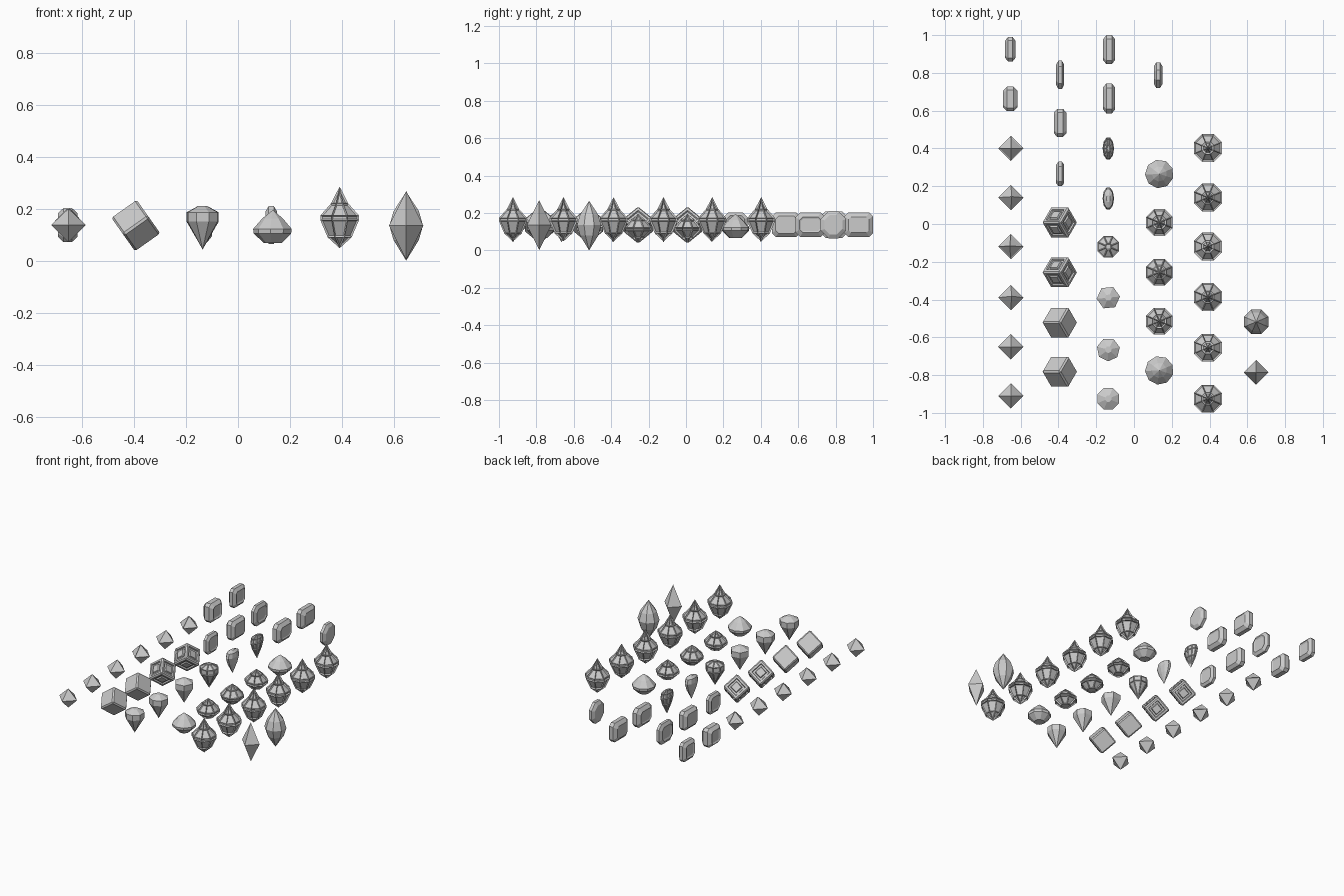
import bpy, bmesh
from math import pi, cos, sin, sqrt
from mathutils import Matrix, Vector

if "Cube" in bpy.data.objects:
    bpy.data.objects.remove(bpy.data.objects["Cube"])


def finish(name, bm, loc):
    bmesh.ops.recalc_face_normals(bm, faces=bm.faces)
    me = bpy.data.meshes.new(name)
    bm.to_mesh(me)
    bm.free()
    ob = bpy.data.objects.new(name, me)
    ob.location = loc
    bpy.context.collection.objects.link(ob)
    return ob


def inset(bm, thick, depth):
    bmesh.ops.recalc_face_normals(bm, faces=bm.faces)
    bmesh.ops.inset_individual(bm, faces=list(bm.faces), thickness=thick,
                               depth=depth, use_even_offset=True)


def gem(name, x, y, rings, n=8, phase=0.0, sx=1.0, panel=None, tip=(0, 0)):
    """Faceted stone lathed from (radius, z) rings; radius 0 is a point."""
    bm = bmesh.new()
    loops = []
    for i, (r, z) in enumerate(rings):
        dx, dy = tip if i == 0 else (0, 0)
        if r == 0:
            loops.append([bm.verts.new((dx, dy, z))])
        else:
            loops.append([bm.verts.new((r * sx * cos(phase + 2 * pi * k / n) + dx,
                                        r * sin(phase + 2 * pi * k / n) + dy, z))
                          for k in range(n)])
    for a, b in zip(loops, loops[1:]):
        for k in range(n):
            j = (k + 1) % n
            quad = [a[k % len(a)], a[j % len(a)], b[j % len(b)], b[k % len(b)]]
            bm.faces.new(list(dict.fromkeys(quad)))
    for lp in (loops[0], loops[-1]):
        if len(lp) > 1:
            bm.faces.new(lp)
    if panel:
        inset(bm, *panel)
    return finish(name, bm, (x, y, 0))


def slab(name, x, y, w, ly, lz, corner, table=0.6, panel=None):
    """Upright step-cut stone, thin along x."""
    bm = bmesh.new()
    loops = []
    for px, s in ((-w / 2, table), (-w * 0.22, 1), (w * 0.22, 1), (w / 2, table)):
        cut = (1 - s) * min(ly, lz) / 2
        a, b, c = ly / 2 - cut, lz / 2 - cut, corner * s
        pts = [(a, b - c), (a - c, b), (c - a, b), (-a, b - c),
               (-a, c - b), (c - a, -b), (a - c, -b), (a, c - b)]
        loops.append([bm.verts.new((px, p, q)) for p, q in pts])
    for a, b in zip(loops, loops[1:]):
        for k in range(8):
            j = (k + 1) % 8
            bm.faces.new((a[k], a[j], b[j], b[k]))
    bm.faces.new(loops[0])
    bm.faces.new(loops[-1])
    if panel:
        bmesh.ops.recalc_face_normals(bm, faces=bm.faces)
        big = [f for f in bm.faces if abs(f.normal.x) > 0.95]
        bmesh.ops.inset_individual(bm, faces=big, thickness=panel[0],
                                   depth=panel[1], use_even_offset=True)
    return finish(name, bm, (x, y, 0.137))


def corner_cube(name, y, bevel, framed):
    """Bevelled cube balanced on one corner, one upper edge pointing to +x."""
    bm = bmesh.new()
    bmesh.ops.create_cube(bm, size=0.119)
    faces = list(bm.faces)
    bmesh.ops.bevel(bm, geom=list(bm.edges), offset=bevel, segments=1,
                    affect='EDGES', profile=0.5)
    if framed:
        big = [f for f in bm.faces if f.calc_area() > 0.004]
        for th, dp in ((0.012, 0), (0.003, -0.009), (0.010, 0), (0.004, 0.008)):
            bmesh.ops.inset_individual(bm, faces=big, thickness=th, depth=dp,
                                       use_even_offset=True)
    up = Vector((1, 1, 1)).normalized()
    side = Vector((2, -1, -1)).normalized()   # direction of the edge end below the top
    rot = Matrix((side, up.cross(side), up))
    bmesh.ops.transform(bm, matrix=rot.to_4x4(), verts=bm.verts)
    return finish(name, bm, (-0.393, y, 0.135))


# small octahedral stones
octa = [(0, 0.2), (0.067, 0.137), (0, 0.07)]
for i, (y, tip, pan) in enumerate([(-0.91, (0, 0), None), (-0.65, (0, 0), None),
                                   (-0.39, (0.004, 0.008), None),
                                   (-0.12, (-0.006, 0.004), (0.005, -0.003)),
                                   (0.14, (0.005, 0.005), None),
                                   (0.40, (0, 0), (0.005, -0.003))]):
    gem(f"octahedron_stone_{i}", -0.652, y, octa, n=4, tip=tip, panel=pan)

# upright step-cut slabs
slabs = [(-0.655, 0.925, 0.055, 0.13, 0.13, 0.018, 0.7, (0.010, -0.005)),
         (-0.655, 0.662, 0.075, 0.13, 0.13, 0.018, 0.7, (0.010, -0.006)),
         (-0.391, 0.79, 0.042, 0.15, 0.14, 0.03, 0.7, (0.012, -0.005)),
         (-0.391, 0.535, 0.065, 0.15, 0.13, 0.02, 0.7, None),
         (-0.391, 0.265, 0.042, 0.13, 0.13, 0.025, 0.75, (0.010, -0.004)),
         (-0.132, 0.923, 0.065, 0.154, 0.13, 0.02, 0.65, None),
         (-0.132, 0.665, 0.065, 0.16, 0.13, 0.025, 0.65, (0.008, -0.004)),
         (0.128, 0.788, 0.045, 0.136, 0.145, 0.042, 0.7, None)]
for i, s in enumerate(slabs):
    slab(f"step_cut_slab_{i}", *s)

# corner-standing cubes, two plain and two framed
for i, (y, b, fr) in enumerate([(-0.782, 0.008, False), (-0.522, 0.008, False),
                                (-0.256, 0.008, True), (0.008, 0.008, True)]):
    corner_cube(f"cube_stone_{i}", y, b, fr)

# drop stones with a small table, pointing down
drop = [(0.018, 0.21), (0.062, 0.186), (0.062, 0.15), (0, 0.043)]
for i, (y, n, ph, pan) in enumerate([(-0.925, 8, pi / 8, None), (-0.665, 7, 0.2, None),
                                     (-0.39, 6, 0.1, None),
                                     (-0.12, 8, pi / 8, (0.004, -0.003))]):
    gem(f"drop_stone_{i}", -0.136, y, drop, n=n, phase=ph, panel=pan)

# flattened teardrop stones
tear = [(0.02, 0.208), (0.052, 0.195), (0.061, 0.165), (0.045, 0.12), (0, 0.045)]
for i, (y, pan) in enumerate([(0.135, None), (0.40, (0.004, -0.003))]):
    gem(f"teardrop_stone_{i}", -0.136, y, tear, n=10, sx=0.5, panel=pan)

# low wide stones with ribbed facets
dome = [(0, 0.195), (0.04, 0.163), (0.076, 0.122), (0.074, 0.105), (0.034, 0.067)]
for i, (y, pan) in enumerate([(-0.775, None), (-0.515, (0.005, -0.007)),
                              (-0.255, (0.005, -0.004)), (0.008, (0.005, -0.007)),
                              (0.265, None)]):
    gem(f"dome_stone_{i}", 0.134, y, dome, n=9 if pan is None else 8,
        phase=pi / 8, panel=pan)

# tall ribbed stones with deep panels
tall = [(0, 0.285), (0.036, 0.22), (0.08, 0.174), (0.08, 0.155), (0.05, 0.09), (0, 0.048)]
for i, y in enumerate((-0.925, -0.655, -0.387, -0.12, 0.14, 0.402)):
    gem(f"ribbed_stone_{i}", 0.391, y, tall, n=8, phase=pi / 8,
        panel=(0.0045, -0.006 - 0.003 * (i % 2)))

# long double-pointed stones
gem("square_spindle", 0.647, -0.785, [(0, 0.268), (0.066, 0.135), (0, 0.002)], n=4)
gem("octagon_spindle", 0.647, -0.518,
    [(0, 0.265), (0.053, 0.19), (0.07, 0.135), (0.053, 0.08), (0, 0.0)], n=8, phase=pi / 8)
